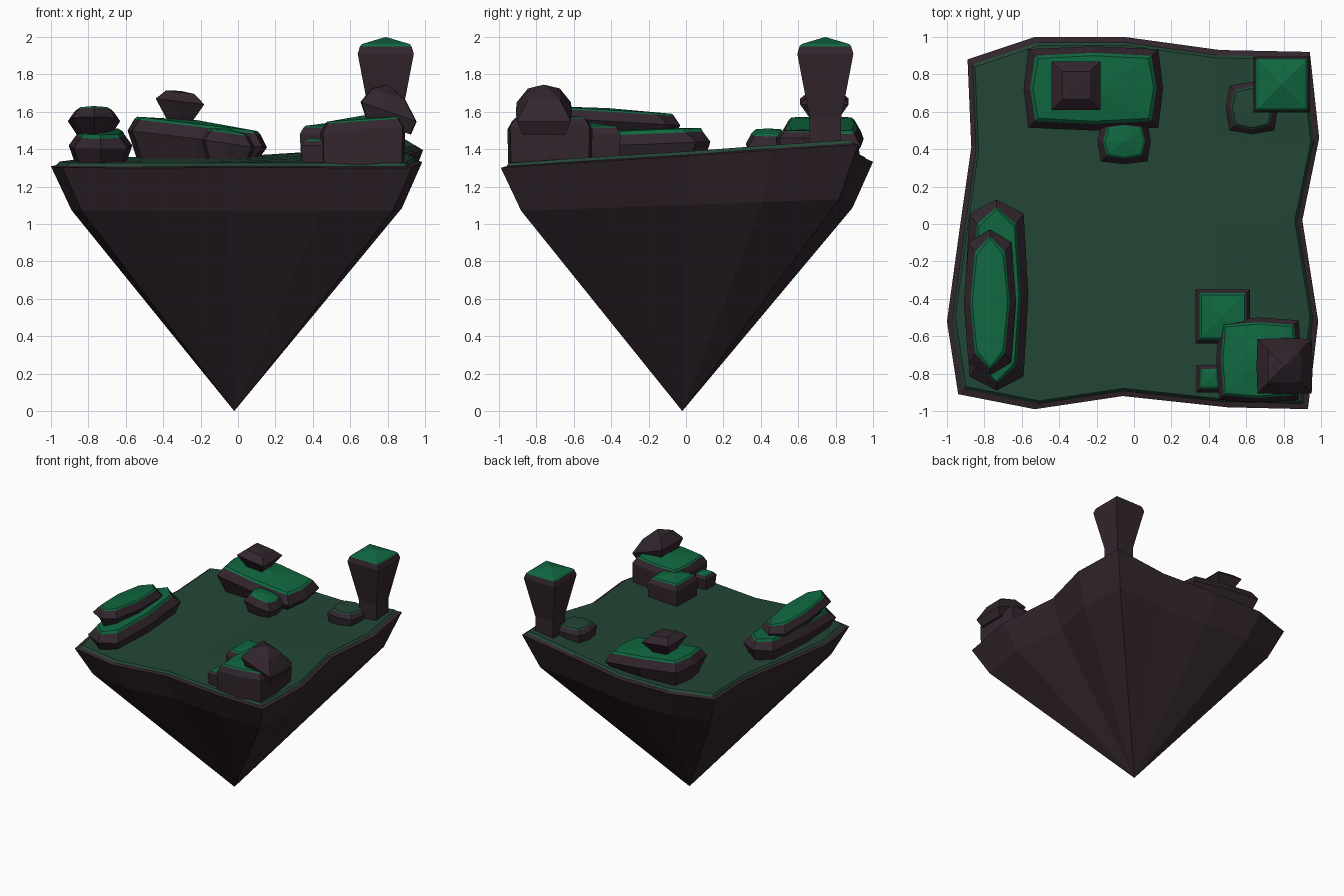
import bpy, bmesh

if "Cube" in bpy.data.objects:
    bpy.data.objects.remove(bpy.data.objects["Cube"])


def material(name, r, g, b):
    m = bpy.data.materials.new(name)
    m.diffuse_color = (r, g, b, 1)
    m.use_nodes = True
    m.node_tree.nodes["Principled BSDF"].inputs["Base Color"].default_value = m.diffuse_color
    return m


STONE = material("dark_stone", 0.032, 0.019, 0.027)
LAWN = material("dull_grass", 0.017, 0.062, 0.036)
MOSS = material("bright_moss", 0.005, 0.138, 0.052)


def finish(name, bm, mats):
    bmesh.ops.recalc_face_normals(bm, faces=bm.faces)
    me = bpy.data.meshes.new(name)
    bm.to_mesh(me)
    bm.free()
    for m in mats:
        me.materials.append(m)
    ob = bpy.data.objects.new(name, me)
    bpy.context.collection.objects.link(ob)
    return ob


def bridge(bm, a, b, mat=0):
    n = len(a)
    for i in range(n):
        f = bm.faces.new((a[i], a[(i + 1) % n], b[(i + 1) % n], b[i]))
        f.material_index = mat


def fan(bm, ring, tip, mat=0):
    for i in range(len(ring)):
        bm.faces.new((ring[i], ring[(i + 1) % len(ring)], tip)).material_index = mat


# floating island: wavy square rim tapering to a point, grass grid on top
OUTLINE = [(-0.94, -0.91), (-0.53, -0.99), (-0.06, -0.92), (0.5, -0.98),
           (0.93, -0.99), (0.985, -0.52), (0.9, 0.02), (0.99, 0.46),
           (0.94, 0.92), (0.46, 0.93), (-0.05, 1.0), (-0.53, 1.0),
           (-0.89, 0.88), (-0.87, 0.41), (-0.93, -0.01), (-1.0, -0.52)]


def ground(x, y):
    side = 0.25 + 0.75 * min(1, max(x, 0) / 0.94) ** 1.5
    return 1.30 + 0.13 * (y + 1) / 2 * side


def island():
    bm = bmesh.new()

    def ring(s, dz):
        return [bm.verts.new((x * s, y * s, ground(x, y) + dz)) for x, y in OUTLINE]
    low = [bm.verts.new((x * 0.89, y * 0.89, 1.07 + 0.5 * (ground(x, y) - 1.3)))
           for x, y in OUTLINE]
    rim, inner, edge = ring(1, 0), ring(0.97, 0.008), ring(0.955, 0.026)
    fan(bm, low, bm.verts.new((-0.02, -0.02, 0)))
    bridge(bm, low, rim)
    bridge(bm, rim, inner)
    bridge(bm, inner, edge, 1)
    # 5 x 5 grass grid whose border is the edge ring
    grid = {}
    for i in range(4):
        grid[i, 0] = edge[i]
        grid[4, i] = edge[4 + i]
        grid[4 - i, 4] = edge[8 + i]
        grid[0, 4 - i] = edge[12 + i]
    for i in (1, 2, 3):
        for j in (1, 2, 3):
            x, y = -0.98 + i * 0.48, -0.98 + j * 0.48
            grid[i, j] = bm.verts.new((x, y, ground(x, y) + 0.026))
    for i in range(4):
        for j in range(4):
            f = bm.faces.new((grid[i, j], grid[i + 1, j], grid[i + 1, j + 1], grid[i, j + 1]))
            f.material_index = 1
    finish("island", bm, [STONE, LAWN])


island()


def rock(name, box, levels, top, tilt=(0, 0), bulge=0.015, cap=MOSS, flat_base=True):
    """Stack of eight-point rings (inset, height); the last ring and peak take the cap colour."""
    x0, x1, y0, y1 = box
    cx, cy = (x0 + x1) / 2, (y0 + y1) / 2
    bm = bmesh.new()
    rings = []
    for k, (inset, z) in enumerate(levels):
        hx, hy = (x1 - x0) / 2 - inset, (y1 - y0) / 2 - inset
        c = 1 - bulge / min(hx, hy)
        pts = [(-c, -c), (0, -1), (c, -c), (1, 0), (c, c), (0, 1), (-c, c), (-1, 0)]
        w = 0 if k == 0 and flat_base else 1
        rings.append([bm.verts.new((cx + px * hx, cy + py * hy,
                                    z + w * (tilt[0] * px * hx + tilt[1] * py * hy)))
                      for px, py in pts])
    bm.faces.new(rings[0])
    for k in range(len(rings) - 1):
        bridge(bm, rings[k], rings[k + 1], int(k == len(rings) - 2))
    fan(bm, rings[-1], bm.verts.new((cx, cy, top)), 1)
    return finish(name, bm, [STONE, cap])


# long stacked slabs on the left
rock("long_slab_lower", (-0.905, -0.565, -0.89, 0.13),
     [(0.035, 1.32), (0, 1.42), (0.04, 1.475), (0.05, 1.495)], 1.51, (0, 0.04), 0.025)
rock("long_slab_upper", (-0.91, -0.63, -0.81, -0.03),
     [(0.06, 1.46), (0, 1.55), (0.035, 1.60), (0.045, 1.61)], 1.62, (0, -0.06), 0.025,
     flat_base=False)

# wide tilted boulder at the back, with a block on top and a small one in front
rock("back_boulder", (-0.59, 0.155, 0.5, 0.95),
     [(0.055, 1.33), (0, 1.455), (0.035, 1.52), (0.05, 1.535)], 1.555, (-0.12, 0))
rock("back_block", (-0.44, -0.18, 0.61, 0.87),
     [(0.07, 1.54), (0, 1.655), (0.055, 1.705)], 1.712, (-0.12, 0), 0, STONE)
rock("back_small_boulder", (-0.195, 0.09, 0.32, 0.56),
     [(0.03, 1.33), (0, 1.43), (0.03, 1.485), (0.04, 1.495)], 1.51, (-0.15, 0))

# cluster in the front right corner
rock("front_boulder", (0.44, 0.895, -0.955, -0.5),
     [(0.005, 1.31), (0, 1.505), (0.025, 1.55), (0.035, 1.56)], 1.58, (0.07, 0))
rock("front_tilted_block", (0.655, 0.955, -0.91, -0.61),
     [(0.03, 1.52), (0, 1.60), (0.06, 1.695)], 1.745, (-0.35, 0), 0.005, STONE,
     flat_base=False)
rock("front_square_stone", (0.33, 0.62, -0.64, -0.35),
     [(0.01, 1.31), (0, 1.48), (0.02, 1.515), (0.03, 1.525)], 1.54, bulge=0)
rock("front_pebble", (0.335, 0.47, -0.9, -0.755),
     [(0.01, 1.31), (0, 1.42), (0.02, 1.445), (0.03, 1.452)], 1.46, bulge=0)

# flared pillar and its side stone in the back right corner
rock("pillar", (0.64, 0.94, 0.595, 0.895),
     [(0.065, 1.34), (0.065, 1.57), (0, 1.91), (0.012, 1.95), (0.022, 1.962)], 2.0, bulge=0)
rock("pillar_side_stone", (0.49, 0.77, 0.48, 0.76),
     [(0.015, 1.34), (0, 1.46), (0.025, 1.49), (0.035, 1.50)], 1.505, bulge=0.02, cap=LAWN)
